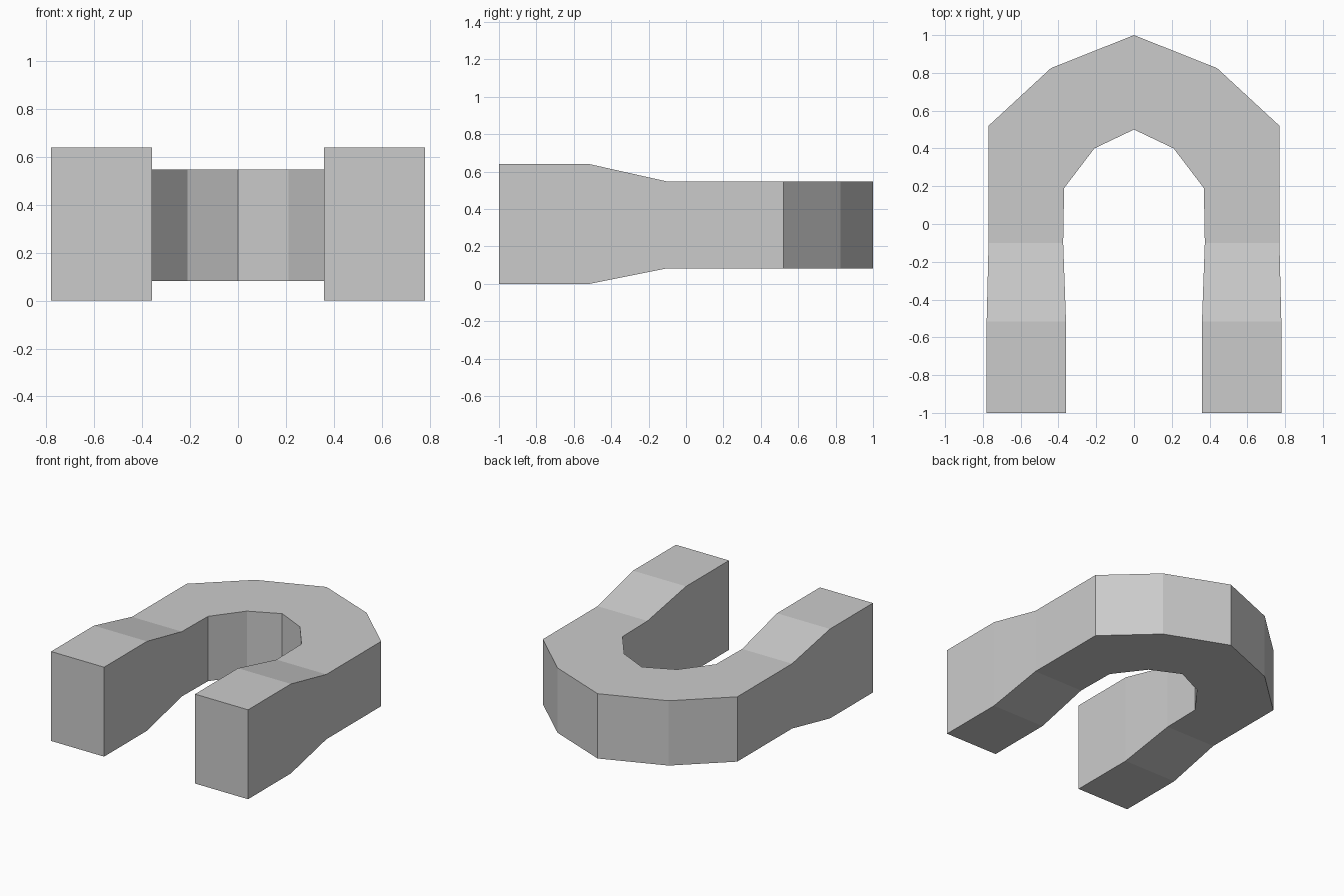
import bpy, bmesh

cube = bpy.data.objects.get("Cube")
if cube:
    bpy.data.objects.remove(cube, do_unlink=True)

# Single grey material
grey = bpy.data.materials.new("plain grey")
grey.use_nodes = True
colour = (0.6, 0.6, 0.6, 1)
grey.diffuse_color = colour
grey.node_tree.nodes["Principled BSDF"].inputs["Base Color"].default_value = colour

# Sections from the left tip to the middle of the arch:
# inner point, outer point, bottom and top height
TIP, ARCH = (0.0, 0.64), (0.083, 0.547)
SECTIONS = [
    ((0.36, -1.0), (0.78, -1.0), TIP),
    ((0.36, -0.515), (0.78, -0.515), TIP),
    ((0.375, -0.1), (0.77, -0.1), ARCH),
    ((0.37, 0.19), (0.77, 0.52), ARCH),
    ((0.21, 0.4), (0.44, 0.825), ARCH),
    ((0.0, 0.5), (0.0, 1.0), ARCH),
]

# Left half: bridge the four-cornered sections and cap the tip
bm = bmesh.new()
rings = []
for inner, outer, (low, high) in SECTIONS:
    corners = [(*inner, low), (*outer, low), (*outer, high), (*inner, high)]
    rings.append([bm.verts.new(c) for c in corners])
for a, b in zip(rings, rings[1:]):
    for i in range(4):
        j = (i + 1) % 4
        bm.faces.new((a[i], b[i], b[j], a[j]))
bm.faces.new(rings[0])
bmesh.ops.recalc_face_normals(bm, faces=bm.faces)
# The cap at the tip must face forward
if min(bm.faces, key=lambda f: f.calc_center_median().y).normal.y > 0:
    bmesh.ops.reverse_faces(bm, faces=bm.faces)

mesh = bpy.data.meshes.new("horseshoe_magnet")
bm.to_mesh(mesh)
bm.free()
mesh.materials.append(grey)
magnet = bpy.data.objects.new("horseshoe_magnet", mesh)
bpy.context.collection.objects.link(magnet)

# Right half
mirror = magnet.modifiers.new("mirror", "MIRROR")
mirror.use_axis[0] = True
mirror.use_clip = True
mirror.merge_threshold = 0.001
